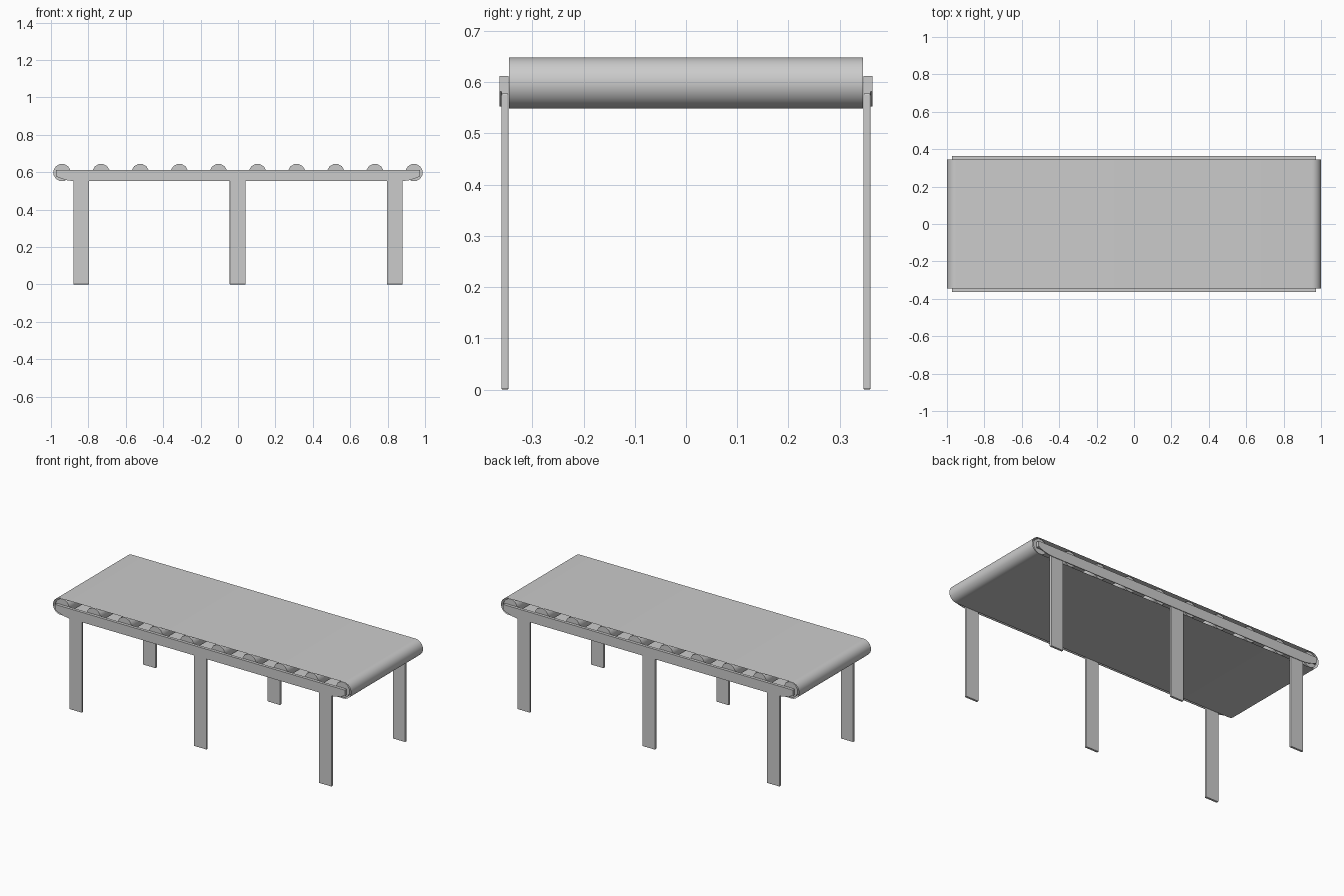
import bpy, bmesh, math
from mathutils import Matrix

if "Cube" in bpy.data.objects:
    bpy.data.objects.remove(bpy.data.objects["Cube"])

BELT_Y, BELT_Z, BELT_R = 0.345, 0.598, 0.05


def add_mesh(name, bm, angle=None):
    bmesh.ops.recalc_face_normals(bm, faces=bm.faces)
    me = bpy.data.meshes.new(name)
    bm.to_mesh(me)
    bm.free()
    ob = bpy.data.objects.new(name, me)
    bpy.context.collection.objects.link(ob)
    if angle:
        bpy.ops.object.select_all(action='DESELECT')
        ob.select_set(True)
        bpy.context.view_layer.objects.active = ob
        bpy.ops.object.shade_smooth_by_angle(angle=math.radians(angle))
    return ob


def extrude_profile(name, pts, y0, y1, angle=None, cap=True):
    """Sweep a closed x-z profile from y0 to y1."""
    bm = bmesh.new()
    a = [bm.verts.new((x, y0, z)) for x, z in pts]
    b = [bm.verts.new((x, y1, z)) for x, z in pts]
    n = len(pts)
    for i in range(n):
        j = (i + 1) % n
        bm.faces.new((a[i], a[j], b[j], b[i]))
    if cap:
        bm.faces.new(a)
        bm.faces.new(b)
    return add_mesh(name, bm, angle)


# Belt: thin open loop around the rollers
loop = []
for side, start in ((1, -90), (-1, 90)):
    for i in range(17):
        t = math.radians(start + 180 * i / 16)
        loop.append((side * 0.95 + BELT_R * math.cos(t), BELT_Z + BELT_R * math.sin(t)))
extrude_profile("belt", loop, -BELT_Y, BELT_Y, angle=40, cap=False)

# Ten rollers
for i in range(10):
    bm = bmesh.new()
    bmesh.ops.create_cone(bm, cap_ends=True, segments=12, radius1=0.047, radius2=0.047,
                          depth=0.68)
    rot = Matrix.Rotation(math.pi / 2, 4, 'X') @ Matrix.Rotation(math.radians(15), 4, 'Z')
    x = -0.941 + i * 1.882 / 9
    bmesh.ops.transform(bm, verts=bm.verts, matrix=Matrix.Translation((x, 0, BELT_Z)) @ rot)
    add_mesh(f"roller_{i + 1}", bm, 40)

# Side rails: a web with swept-up ends and a thicker upper bar
half = [(0.88, 0.552), (0.91, 0.556), (0.94, 0.564), (0.96, 0.572), (0.972, 0.582), (0.972, 0.612)]
web = half + [(-x, z) for x, z in reversed(half)]
bar = [(-0.972, 0.577), (0.972, 0.577), (0.972, 0.612), (-0.972, 0.612)]
for side, label in ((-1, "front"), (1, "back")):
    extrude_profile(f"{label}_rail_web", web, side * 0.360, side * 0.364, angle=30)
    extrude_profile(f"{label}_rail_bar", bar, side * 0.346, side * 0.3605)

    # Three flat legs per side
    for x, pos in ((-0.838, "left"), (-0.002, "middle"), (0.838, "right")):
        bm = bmesh.new()
        bmesh.ops.create_cube(bm, size=1)
        bmesh.ops.transform(bm, verts=bm.verts, matrix=Matrix.Translation(
            (x, side * 0.3532, 0.289)) @ Matrix.Diagonal((0.085, 0.0145, 0.578, 1)))
        leg = add_mesh(f"{label}_{pos}_leg", bm)
        bev = leg.modifiers.new("edge_bevel", 'BEVEL')
        bev.width = 0.003
        bev.segments = 2
